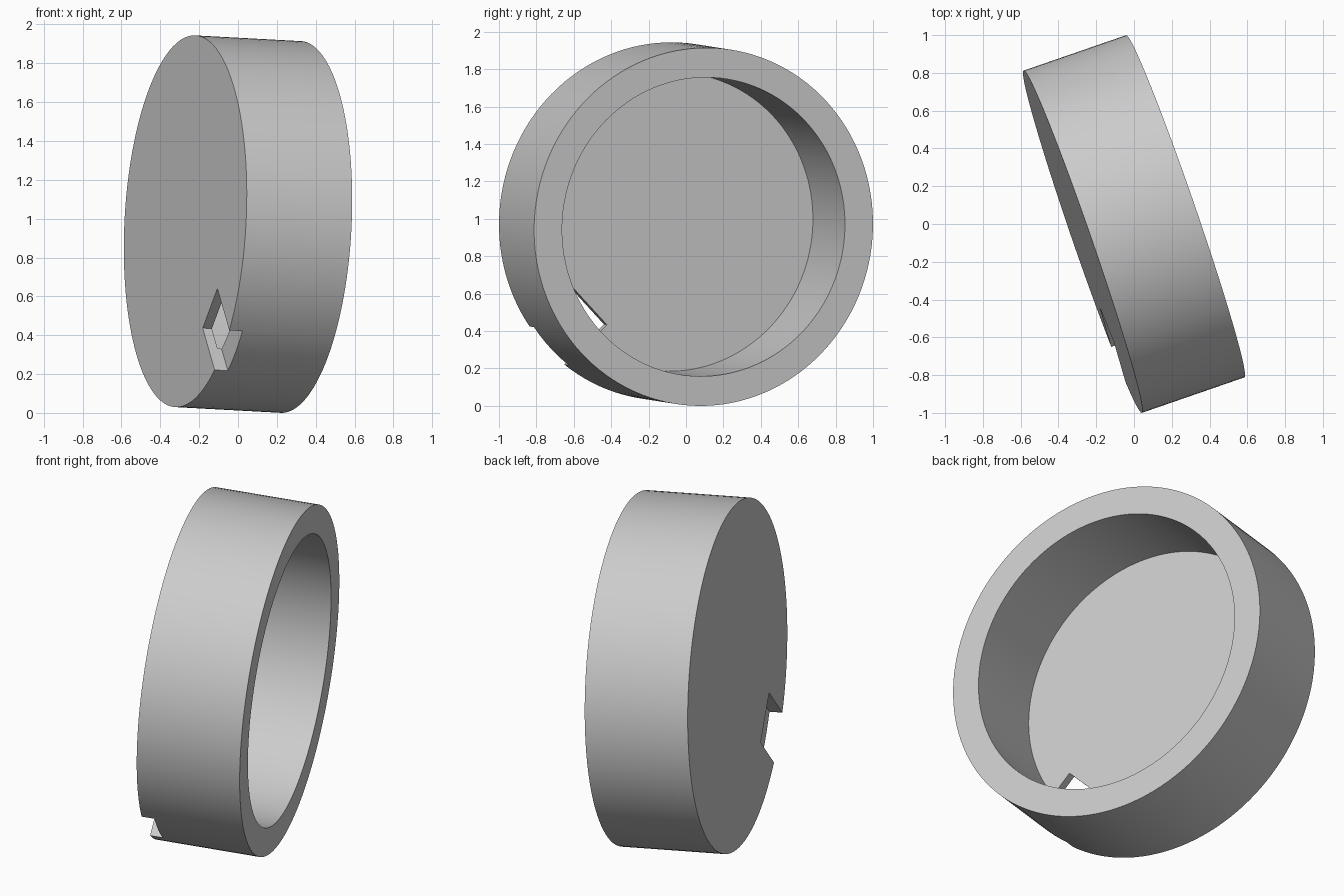
import bpy
import math
from mathutils import Matrix, Vector

cube = bpy.data.objects.get("Cube")
if cube:
    bpy.data.objects.remove(cube, do_unlink=True)

RADIUS, INNER, LENGTH, FLOOR = 0.9585, 0.80, 0.575, 0.05
SLOT_START, SLOT_WIDTH, SLOT_DEPTH = 0.64, 0.286, 0.072

# Tilted frame: local z runs from the closed end to the open end,
# local x points at the slot in the rim
axis = Vector((0.943, 0.326, -0.051)).normalized()
slot_dir = Vector((0.199, -0.686, -0.701))
slot_dir = (slot_dir - axis * slot_dir.dot(axis)).normalized()
side = axis.cross(slot_dir)
height = RADIUS * math.sqrt(1 - axis.z ** 2) + abs(axis.z) * LENGTH / 2
base = Vector((0, 0, height)) - axis * LENGTH / 2
frame = Matrix((slot_dir, side, axis)).transposed().to_4x4()
frame.translation = base


def finish(name):
    obj = bpy.context.object
    obj.name = name
    bpy.ops.object.transform_apply(location=True, rotation=True, scale=True)
    obj.matrix_world = frame
    return obj


def cylinder(name, radius, low, high):
    bpy.ops.mesh.primitive_cylinder_add(vertices=128, radius=radius, depth=high - low,
                                        location=(0, 0, (low + high) / 2))
    return finish(name)


def box(name, low, high):
    low, high = Vector(low), Vector(high)
    bpy.ops.mesh.primitive_cube_add(size=1, location=(low + high) / 2)
    bpy.context.object.scale = high - low
    return finish(name)


# Cup body, its cavity and the rectangular rim slot
cup = cylinder("round_cup", RADIUS, 0, LENGTH)
cutters = [
    cylinder("cavity_cutter", INNER, FLOOR, LENGTH + 0.2),
    box("slot_cutter", (SLOT_START, -SLOT_WIDTH / 2, -0.1),
        (RADIUS + 0.2, SLOT_WIDTH / 2, SLOT_DEPTH)),
]
bpy.context.view_layer.update()

bpy.ops.object.select_all(action='DESELECT')
cup.select_set(True)
bpy.context.view_layer.objects.active = cup
for cutter in cutters:
    cutter.hide_render = True
    mod = cup.modifiers.new(cutter.name, 'BOOLEAN')
    mod.operation = 'DIFFERENCE'
    mod.solver = 'EXACT'
    mod.object = cutter
    bpy.ops.object.modifier_apply(modifier=mod.name)
for cutter in cutters:
    bpy.data.objects.remove(cutter, do_unlink=True)

# Plain grey finish
grey = bpy.data.materials.new("plain_grey")
grey.use_nodes = True
colour = (0.6, 0.6, 0.6, 1)
grey.diffuse_color = colour
grey.node_tree.nodes["Principled BSDF"].inputs["Base Color"].default_value = colour
cup.data.materials.clear()
cup.data.materials.append(grey)
bpy.ops.object.shade_smooth_by_angle(angle=math.radians(30))
